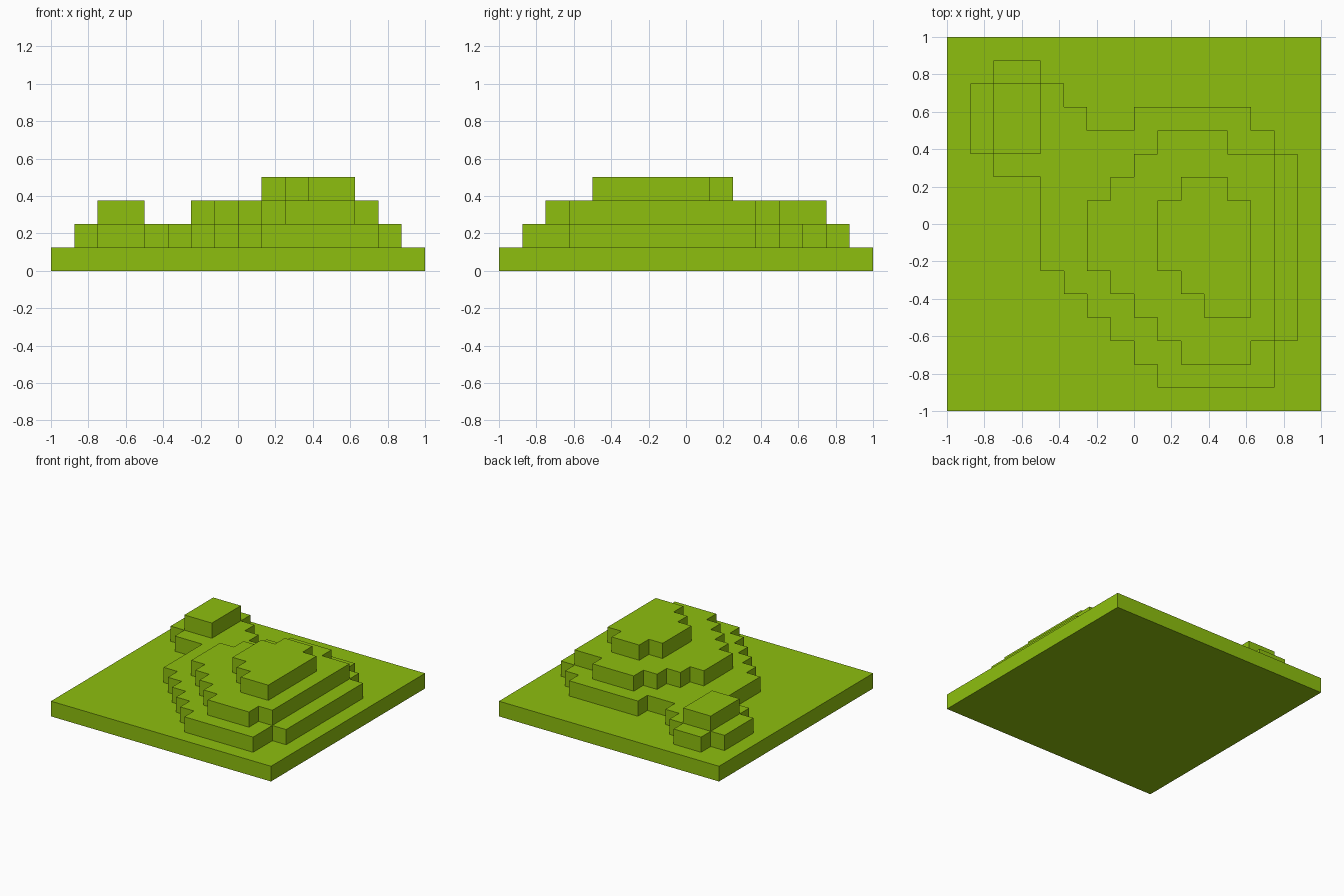
import bpy
import bmesh

if "Cube" in bpy.data.objects:
    bpy.data.objects.remove(bpy.data.objects["Cube"], do_unlink=True)

STEP = 1 / 8  # one terrain cell, also the height of one tier

# Single grass colour
grass = bpy.data.materials.new("grass_green")
colour = (0.27, 0.52, 0.0045, 1)
grass.use_nodes = True
grass.diffuse_color = colour
bsdf = next(n for n in grass.node_tree.nodes if n.type == 'BSDF_PRINCIPLED')
bsdf.inputs["Base Color"].default_value = colour
bsdf.inputs["Roughness"].default_value = 0.9


def tier(name, level, corners):
    """Raise a stepped outline; each corner is joined to the next along x, then y."""
    bm = bmesh.new()
    outline = []
    for (x, y), (next_x, _) in zip(corners, corners[1:] + corners[:1]):
        outline += [(x, y), (next_x, y)]
    verts = [bm.verts.new((x * STEP, y * STEP, level * STEP)) for x, y in outline]
    base = bm.faces.new(verts)
    raised = bmesh.ops.extrude_face_region(bm, geom=[base], use_keep_orig=True)
    top = [g for g in raised["geom"] if isinstance(g, bmesh.types.BMVert)]
    bmesh.ops.translate(bm, verts=top, vec=(0, 0, STEP))
    bmesh.ops.recalc_face_normals(bm, faces=bm.faces)
    mesh = bpy.data.meshes.new(name)
    bm.to_mesh(mesh)
    bm.free()
    mesh.materials.append(grass)
    obj = bpy.data.objects.new(name, mesh)
    bpy.context.collection.objects.link(obj)
    return obj


# Square ground slab
tier("ground_slab", 0, [(-8, 8), (8, -8)])

# Wide lower terrace joining the hill and the knoll
tier("lower_terrace", 1, [
    (-6, 7), (-4, 6), (-3, 5), (-2, 4), (0, 5), (5, 4), (6, 3), (7, -5), (6, -7),
    (1, -6), (0, -5), (-1, -4), (-2, -3), (-3, -2), (-4, 2), (-6, 3), (-7, 6)])

# Middle terrace of the hill, and the small knoll behind it
tier("middle_terrace", 2, [
    (1, 4), (4, 3), (6, -5), (5, -6), (2, -5), (1, -4),
    (0, -3), (-1, -2), (-2, 1), (-1, 2), (0, 3)])
tier("knoll", 2, [(-6, 6), (-4, 3)])

# Hilltop
tier("hilltop", 3, [(2, 2), (4, 1), (5, -4), (3, -3), (2, -2), (1, 1)])
